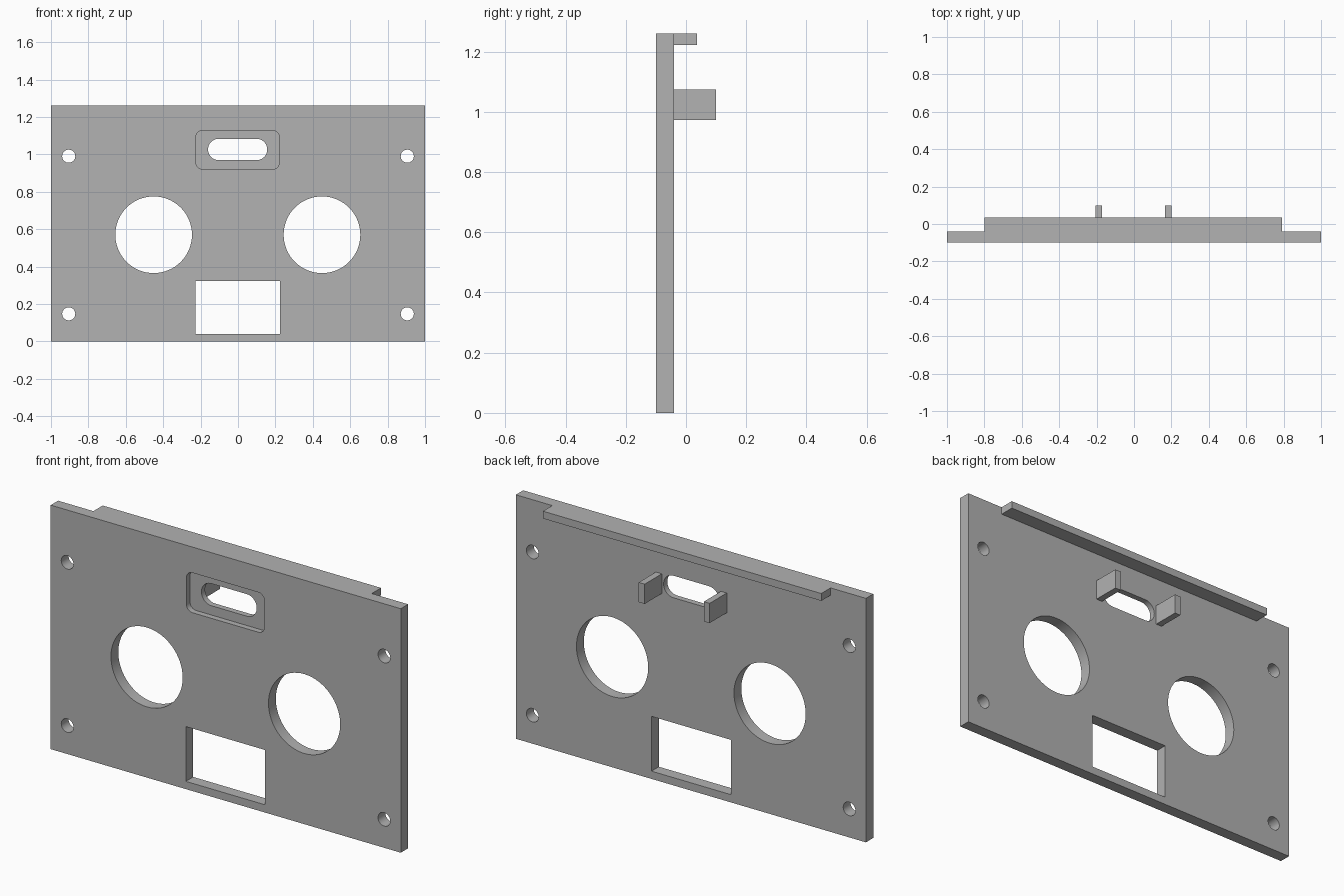
import bpy
import bmesh
from math import cos, sin, pi, radians

old = bpy.data.objects.get("Cube")
if old:
    bpy.data.objects.remove(old, do_unlink=True)

grey = bpy.data.materials.new("plain grey")
grey.use_nodes = True
GREY = (0.445, 0.445, 0.445, 1)
grey.diffuse_color = GREY
grey.node_tree.nodes["Principled BSDF"].inputs["Base Color"].default_value = GREY

FRONT, BACK = -0.1, -0.04


def prism(name, outline, y0, y1):
    """Solid made by pushing an x-z outline from y0 to y1."""
    bm = bmesh.new()
    face = bm.faces.new([bm.verts.new((x, y0, z)) for x, z in outline])
    moved = bmesh.ops.extrude_face_region(bm, geom=[face])["geom"]
    verts = [v for v in moved if isinstance(v, bmesh.types.BMVert)]
    bmesh.ops.translate(bm, verts=verts, vec=(0, y1 - y0, 0))
    bmesh.ops.recalc_face_normals(bm, faces=bm.faces)
    mesh = bpy.data.meshes.new(name)
    bm.to_mesh(mesh)
    bm.free()
    mesh.materials.append(grey)
    obj = bpy.data.objects.new(name, mesh)
    bpy.context.collection.objects.link(obj)
    return obj


def rect(x0, x1, z0, z1):
    return [(x0, z0), (x1, z0), (x1, z1), (x0, z1)]


def circle(cx, cz, r, n=64):
    return [(cx + r * cos(2 * pi * i / n), cz + r * sin(2 * pi * i / n)) for i in range(n)]


def round_rect(x0, x1, z0, z1, r, n=10):
    centres = [(x1 - r, z1 - r), (x0 + r, z1 - r), (x0 + r, z0 + r), (x1 - r, z0 + r)]
    return [(cx + r * cos(pi / 2 * (q + i / n)), cz + r * sin(pi / 2 * (q + i / n)))
            for q, (cx, cz) in enumerate(centres) for i in range(n + 1)]


# Main plate
plate = prism("face_plate", rect(-1, 1, 0, 1.26), FRONT, BACK)

# Openings: lower window, shallow recess, rounded slot, round ports, screw holes
through = (FRONT - 0.1, BACK + 0.1)
cutters = [
    prism("window_cutter", rect(-0.228, 0.225, 0.04, 0.323), *through),
    prism("recess_cutter", round_rect(-0.225, 0.221, 0.921, 1.127, 0.035), FRONT - 0.1, FRONT + 0.03),
    prism("slot_cutter", round_rect(-0.16, 0.156, 0.969, 1.083, 0.0565), *through),
]
for side in (-1, 1):
    cutters.append(prism("port_cutter", circle(side * 0.45 - 0.001, 0.57, 0.205), *through))
    for z in (0.147, 0.99):
        cutters.append(prism("screw_cutter", circle(side * 0.905, z, 0.035, 32), *through))

bpy.context.view_layer.objects.active = plate
for cutter in cutters:
    mod = plate.modifiers.new("opening", "BOOLEAN")
    mod.operation = "DIFFERENCE"
    mod.solver = "EXACT"
    mod.object = cutter
    bpy.ops.object.modifier_apply(modifier=mod.name)
    bpy.data.objects.remove(cutter, do_unlink=True)

# Smooth the round walls only
bpy.ops.object.select_all(action="DESELECT")
plate.select_set(True)
bpy.ops.object.shade_smooth_by_angle(angle=radians(30))

# Rear top lip and the two tabs beside the slot
prism("top_lip", rect(-0.798, 0.792, 1.222, 1.26), BACK, 0.036)
prism("right_tab", rect(-0.205, -0.172, 0.973, 1.075), BACK, 0.1)
prism("left_tab", rect(0.166, 0.2, 0.973, 1.075), BACK, 0.1)
